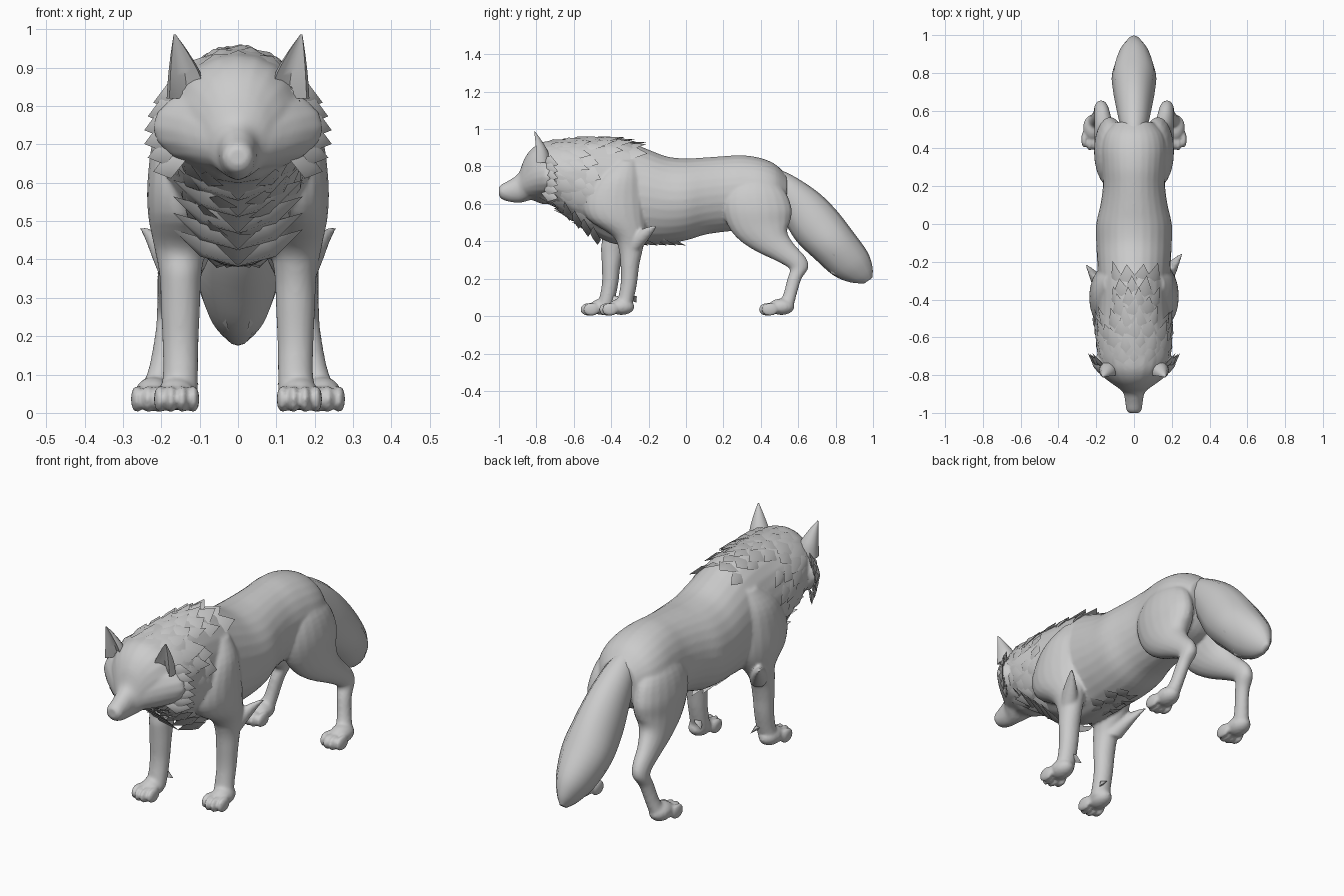
import bpy, bmesh, math, random
from mathutils import Vector, Matrix

random.seed(4)
cube = bpy.data.objects.get("Cube")
if cube:
    bpy.data.objects.remove(cube)

GREY = (0.6, 0.6, 0.6, 1)
fur = bpy.data.materials.new("grey_fur")
fur.use_nodes = True
fur.diffuse_color = GREY
fur.node_tree.nodes["Principled BSDF"].inputs["Base Color"].default_value = GREY


def finish(name, bm, angle):
    """Turn a bmesh into a named, shaded object."""
    bmesh.ops.recalc_face_normals(bm, faces=bm.faces)
    mesh = bpy.data.meshes.new(name)
    bm.to_mesh(mesh)
    bm.free()
    mesh.materials.append(fur)
    ob = bpy.data.objects.new(name, mesh)
    bpy.context.collection.objects.link(ob)
    bpy.ops.object.select_all(action='DESELECT')
    bpy.context.view_layer.objects.active = ob
    ob.select_set(True)
    bpy.ops.object.shade_smooth_by_angle(angle=math.radians(angle))
    return ob


def fuse(ob, voxel, rounds):
    """Melt overlapping volumes into one skin."""
    m = ob.modifiers.new("fuse", 'REMESH')
    m.mode, m.voxel_size, m.use_smooth_shade = 'VOXEL', voxel, True
    s = ob.modifiers.new("soften", 'SMOOTH')
    s.factor, s.iterations = 0.5, rounds


def catmull(a, b, c, d, t):
    return [0.5 * (2*q + (r-p)*t + (2*p-5*q+4*r-s)*t*t + (3*q-p-3*r+s)*t**3)
            for p, q, r, s in zip(a, b, c, d)]


def loft(bm, rings, segs=20, steps=4):
    """Skin ellipses (x, y, z, half width, half depth, tilt in degrees)."""
    ext = [rings[0]] + list(rings) + [rings[-1]]
    path = [catmull(*ext[i:i+4], k / steps)
            for i in range(len(rings) - 1) for k in range(steps)] + [rings[-1]]
    loops = []
    for x, y, z, w, h, tilt in path:
        t = math.radians(tilt)
        loop = []
        for i in range(segs):
            a = math.tau * i / segs
            u = h * math.sin(a)
            loop.append(bm.verts.new((x + w * math.cos(a), y + u * math.cos(t), z + u * math.sin(t))))
        loops.append(loop)
    for p, q in zip(loops, loops[1:]):
        for i in range(segs):
            j = (i + 1) % segs
            bm.faces.new((p[i], p[j], q[j], q[i]))
    bm.faces.new(loops[0])
    bm.faces.new(loops[-1])
    return loops


def blob(bm, centre, radii):
    bmesh.ops.create_uvsphere(bm, u_segments=16, v_segments=10, radius=1,
                              matrix=Matrix.Translation(centre) @ Matrix.Diagonal((*radii, 1)))


def tuft(bm, base, direction, normal, length, width, thick=0.012):
    """Pointed lock of fur lying along a direction, its root sunk in the skin."""
    base, d, n = Vector(base), Vector(direction).normalized(), Vector(normal).normalized()
    side = d.cross(n).normalized() * width
    n = side.cross(d).normalized() * thick
    root, tip, l, r, top, low = [bm.verts.new(p) for p in (
        base - d * length - n * 1.5, base + d * length, base - side - n * .6,
        base + side - n * .6, base + n, base - n)]
    for end in (root, tip):
        for a, b in ((l, top), (top, r), (r, low), (low, l)):
            bm.faces.new((end, a, b))


def upright(rows):
    """Rows (y, bottom, top, half width) become vertical rings."""
    return [(0, y, (b + t) / 2, w, (t - b) / 2, 90) for y, b, t, w in rows]


# Torso and neck
TORSO = [(-.76, .61, .925, .17), (-.68, .57, .942, .195), (-.6, .51, .95, .2), (-.5, .44, .952, .195),
         (-.4, .39, .95, .19), (-.3, .38, .93, .19), (-.2, .385, .89, .195), (-.1, .39, .853, .2),
         (0, .405, .843, .2), (.1, .435, .848, .178), (.2, .45, .855, .165), (.3, .46, .86, .17),
         (.4, .47, .845, .175), (.48, .5, .81, .155), (.54, .56, .75, .1)]
body = bmesh.new()
loft(body, upright(TORSO), segs=28)

# Head, then the cheeks as a flat-fronted flare
loft(body, upright([(-1.0, .645, .69, .026), (-.985, .625, .705, .04), (-.94, .61, .73, .047),
                    (-.895, .607, .765, .056), (-.865, .61, .84, .085), (-.825, .62, .895, .125),
                    (-.77, .6, .93, .16), (-.7, .6, .94, .18)]))
loft(body, upright([(-.89, .64, .75, .05), (-.85, .63, .81, .11), (-.8, .625, .85, .175),
                    (-.745, .625, .865, .222), (-.7, .64, .85, .205)]))

# Legs, elbow points and paws
FRONT = [(.11, -.32, .83, .05, .06), (.135, -.36, .74, .08, .12), (.14, -.385, .62, .095, .165),
         (.145, -.37, .52, .09, .155), (.15, -.305, .43, .068, .09), (.15, -.295, .36, .055, .065),
         (.15, -.3, .27, .051, .05), (.15, -.305, .18, .047, .044), (.15, -.32, .1, .046, .043),
         (.155, -.335, .05, .05, .045)]
ELBOW = [(.16, -.29, .36, .045, .04), (.185, -.25, .41, .04, .04), (.22, -.2, .455, .022, .026),
         (.255, -.155, .485, .004, .005)]
HIND = [(.09, .36, .76, .04, .05, 0), (.115, .37, .68, .07, .15, 0), (.125, .38, .58, .085, .185, 0),
        (.13, .4, .48, .08, .16, 10), (.145, .455, .4, .065, .1, 30), (.16, .52, .345, .05, .07, 35),
        (.17, .59, .29, .041, .055, 30), (.175, .605, .25, .037, .05, 10), (.185, .58, .2, .032, .038, 0),
        (.2, .557, .12, .032, .036, 0), (.215, .535, .06, .038, .042, 0)]


def paw(bm, s, x, y):
    blob(bm, (s * x, y, .05), (.05, .07, .044))
    for i in range(4):
        off = i - 1.5
        reach = .085 - .016 * abs(off)
        blob(bm, (s * (x + off * .029), y - reach, .036), (.016, .045, .036))


for s in (1, -1):
    stride = 0 if s > 0 else -.1
    loft(body, [(s * x, y + stride * min(1, max(0, (.55 - z) / .2)), z, w, h, 0)
                for x, y, z, w, h in FRONT])
    loft(body, [(s * x, y + stride * .6, z, w, h, -40) for x, y, z, w, h in ELBOW])
    paw(body, s, .16, -.345 + stride)
    loft(body, [(s * r[0], *r[1:]) for r in HIND])
    paw(body, s, .22, .51)
fuse(finish("body", body, 180), .008, 4)

# Bushy tail with a few locks near the tip
tail = bmesh.new()
loft(tail, [(0, .45, .74, .05, .06, 60), (0, .53, .68, .075, .085, 45), (0, .62, .58, .095, .12, 40),
            (0, .7, .48, .11, .135, 38), (0, .79, .38, .117, .125, 38), (0, .88, .28, .085, .11, 35),
            (0, .94, .22, .045, .07, 35), (0, .975, .19, .012, .025, 35)], segs=12)
finish("tail", tail, 60)
locks = bmesh.new()
for s in (1, -1):
    for x, y, z in ((.045, .8, .245), (.06, .85, .25), (.095, .79, .33)):
        tuft(locks, (s * x, y, z), (-s * .3, .65, -.65), (s, -.3, -.3), .07, .035, .01)
finish("tail_locks", locks, 75)

# Ears, scooped at the front
ears = bmesh.new()
for s in (1, -1):
    for loop in loft(ears, [(s * .132, -.775, .82, .054, .05, 0), (s * .138, -.78, .88, .044, .042, 0),
                            (s * .152, -.795, .94, .023, .022, 0), (s * .165, -.81, .986, .003, .003, 0)],
                     segs=12):
        for i, pull in ((8, .25), (9, .4), (10, .25)):
            loop[i].co.y += pull * (.99 - loop[i].co.z)
finish("ears", ears, 50)


def section(y):
    """Centre height, half width and half height of the torso at y."""
    for a, b in zip(TORSO, TORSO[1:]):
        if y <= b[0]:
            t = (y - a[0]) / (b[0] - a[0])
            lo, hi, w = [p + (q - p) * t for p, q in zip(a[1:], b[1:])]
            return (lo + hi) / 2, w, (hi - lo) / 2


# Mane locks in staggered rows around the neck
mane = bmesh.new()
for row in range(8):
    y0 = -.7 + row * .058
    reach = 170 if row < 4 else 40
    for k in range(-8, 9):
        ang = (k + .5 * (row % 2)) * 22
        if abs(ang) > reach:
            continue
        a = math.radians(ang + random.uniform(-5, 5))
        y = y0 + random.uniform(-.015, .015)
        zc, w, h = section(y)
        n = Vector((math.sin(a) / w, 0, math.cos(a) / h)).normalized()
        d = Vector((0, .9, -.1 - .6 * abs(math.sin(a / 2))))
        d = (d - n * d.dot(n)).normalized() + n * .1
        tuft(mane, (w * math.sin(a), y, zc + h * math.cos(a)), d, n,
             random.uniform(.065, .095), random.uniform(.035, .055), .01)
finish("mane_locks", mane, 75)

# Cheek ruff, chest folds, wrist and belly locks
ruff = bmesh.new()
for s in (1, -1):
    for i in range(6):
        z = .645 + i * .036
        out = .185 + .025 * math.sin(math.pi * i / 5)
        tuft(ruff, (s * out, -.735, z), (s * .45, .65, -.2), (s * .8, -.5, 0), .065, .035)
    for i in range(5):
        tuft(ruff, (s * .085, -.69 + i * .05, .595 - i * .043), (-s * .8, .15, -.38),
             (s * .25, -.6, -.7), .1, .04)
    stride = 0 if s > 0 else -.1
    tuft(ruff, (s * .125, -.285 + stride, .1), (-s * .4, .35, -.5), (-s, .3, 0), .04, .025)
    for i in range(5):
        tuft(ruff, (s * (.03 + .025 * (i % 2)), -.27 + i * .05, .395), (0, .8, -.2),
             (s * .3, 0, -1), .07, .04)
finish("ruff_locks", ruff, 75)
